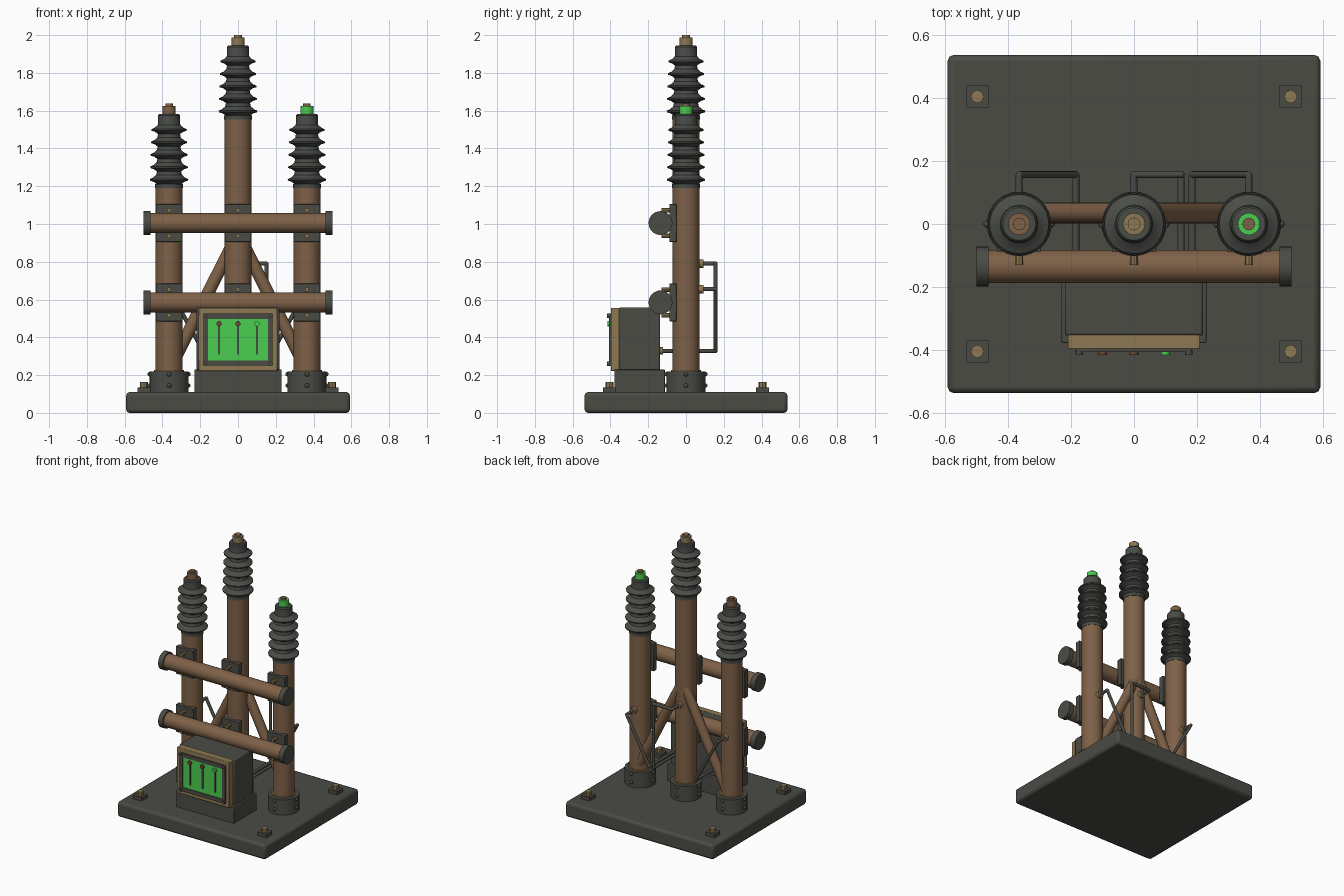
import bpy, bmesh, math
from mathutils import Vector

cube = bpy.data.objects.get("Cube")
if cube:
    bpy.data.objects.remove(cube, do_unlink=True)


def material(name, r, g, b):
    m = bpy.data.materials.new(name)
    m.use_nodes = True
    m.diffuse_color = (r, g, b, 1)
    m.node_tree.nodes["Principled BSDF"].inputs["Base Color"].default_value = (r, g, b, 1)
    return m


IRON = material("dark iron", 0.07, 0.07, 0.06)
CERAMIC = material("grey ceramic", 0.068, 0.073, 0.064)
COPPER = material("brown copper", 0.21, 0.12, 0.064)
BRASS = material("aged brass", 0.27, 0.19, 0.085)
GREEN = material("signal green", 0.07, 0.62, 0.08)
RUST = material("rust red", 0.17, 0.06, 0.035)


def finish(name, bm, mat, bevel=0, segments=2):
    bmesh.ops.recalc_face_normals(bm, faces=bm.faces)
    me = bpy.data.meshes.new(name)
    bm.to_mesh(me)
    bm.free()
    me.materials.append(mat)
    ob = bpy.data.objects.new(name, me)
    bpy.context.collection.objects.link(ob)
    if bevel:
        mod = ob.modifiers.new("Bevel", "BEVEL")
        mod.width, mod.segments = bevel, segments
    bpy.ops.object.select_all(action="DESELECT")
    ob.select_set(True)
    bpy.context.view_layer.objects.active = ob
    bpy.ops.object.shade_smooth_by_angle(angle=math.radians(35))
    return ob


def box(name, x, y, z, mat, bevel=0):
    """Box from (min, max) pairs."""
    bm = bmesh.new()
    bmesh.ops.create_cube(bm, size=1)
    for v in bm.verts:
        v.co = [p[0] + (c + 0.5) * (p[1] - p[0]) for p, c in zip((x, y, z), v.co)]
    return finish(name, bm, mat, bevel)


def rod(name, points, radius, mat, sides=24, balls=False):
    """Cylinder along each leg of a path, with optional ball elbows."""
    bm = bmesh.new()
    pts = [Vector(p) for p in points]
    for a, b in zip(pts, pts[1:]):
        d = b - a
        new = bmesh.ops.create_cone(bm, cap_ends=True, segments=sides,
                                    radius1=radius, radius2=radius, depth=d.length)["verts"]
        rot = d.to_track_quat("Z", "Y")
        for v in new:
            v.co = rot @ v.co + (a + b) / 2
    if balls:
        for p in pts[1:-1]:
            new = bmesh.ops.create_uvsphere(bm, u_segments=sides, v_segments=8, radius=radius)["verts"]
            for v in new:
                v.co += p
    return finish(name, bm, mat)


def lathe(name, profile, x, z, mat, sides=32):
    bm = bmesh.new()
    rings = []
    for r, h in profile:
        rings.append([bm.verts.new((x + r * math.cos(math.tau * i / sides),
                                    r * math.sin(math.tau * i / sides), z + h))
                      for i in range(sides)])
    for a, b in zip(rings, rings[1:]):
        for i in range(sides):
            j = (i + 1) % sides
            bm.faces.new((a[i], a[j], b[j], b[i]))
    bm.faces.new(rings[0])
    bm.faces.new(rings[-1])
    return finish(name, bm, mat)


def ball(name, center, radius, mat):
    bm = bmesh.new()
    bmesh.ops.create_uvsphere(bm, u_segments=12, v_segments=8, radius=radius)
    for v in bm.verts:
        v.co += Vector(center)
    return finish(name, bm, mat)


# Base slab and anchor bolts
box("base_slab", (-0.592, 0.592), (-0.537, 0.537), (0, 0.11), IRON, 0.018)
for sx in (-1, 1):
    for sy in (-1, 1):
        x, y = sx * 0.498, sy * 0.405
        box("anchor_plate", (x - 0.035, x + 0.035), (y - 0.035, y + 0.035), (0.105, 0.135), IRON)
        rod("anchor_bolt", [(x, y, 0.13), (x, y, 0.163)], 0.021, BRASS, 8)

# Posts with collars, insulators and terminals
rib = [(0.066, 0), (0.082, 0.012), (0.101, 0.018), (0.102, 0.026), (0.084, 0.034), (0.068, 0.048)]
insulator = [(0.074, 0), (0.074, 0.022)]
for i in range(5):
    insulator += [(r - 0.002 * i, h + 0.022 + 0.066 * i) for r, h in rib]
insulator += [(0.058, 0.352), (0.058, 0.385), (0.052, 0.393)]

for side, x, top, tip in (("right", -0.365, 1.19, COPPER), ("center", 0, 1.552, BRASS),
                          ("left", 0.365, 1.19, GREEN)):
    rod(side + "_post", [(x, 0, 0.11), (x, 0, top)], 0.071, COPPER, 32)
    rod(side + "_collar", [(x, 0, 0.105), (x, 0, 0.22)], 0.103, IRON, 32)
    rod(side + "_collar_ring", [(x, 0, 0.21), (x, 0, 0.228)], 0.08, BRASS, 32)
    for a in range(4):
        ang = math.tau * a / 4
        for z in (0.145, 0.205):
            ball(side + "_collar_rivet",
                 (x + 0.102 * math.cos(ang), 0.102 * math.sin(ang), z), 0.012, IRON)
    lathe(side + "_insulator", insulator, x, top, CERAMIC)
    rod(side + "_terminal", [(x, 0, top + 0.385), (x, 0, top + 0.436)], 0.035, tip)
    rod(side + "_terminal_core", [(x, 0, top + 0.43), (x, 0, top + 0.448)], 0.02,
        BRASS if side == "center" else COPPER)

# Cross beams with end caps, mounting plates and bolts
for level, z in (("upper", 1.005), ("lower", 0.585)):
    rod(level + "_beam", [(-0.48, -0.135, z), (0.48, -0.135, z)], 0.053, COPPER, 32)
    for s in (-1, 1):
        rod(level + "_beam_cap", [(s * 0.463, -0.135, z), (s * 0.5, -0.135, z)], 0.063, IRON, 32)
    for x in (-0.365, 0, 0.365):
        box(level + "_mount_plate", (x - 0.07, x + 0.07), (-0.088, -0.05), (z - 0.1, z + 0.1), IRON, 0.003)
        for dz in (-0.068, 0.068):
            rod(level + "_mount_bolt", [(x, -0.08, z + dz), (x, -0.13, z + dz)], 0.012, BRASS, 8)

# Diagonal braces
for s in (-1, 1):
    rod("diagonal_brace", [(s * 0.02, 0.035, 0.91), (s * 0.365, 0.035, 0.225)], 0.033, COPPER)

# Conduits from the posts down to the cabinet
for x0, x1, z in ((-0.365, -0.185, 0.655), (0.365, 0.185, 0.655), (0, 0.15, 0.79)):
    path = [(x0, 0.06, z), (x0, 0.157, z)]
    if x0 == 0:
        path.append((x1, 0.157, z))
    path += [(x1, 0.157, 0.328), (x1, -0.15, 0.328)]
    rod("conduit", path, 0.011, IRON, 12, balls=True)
    rod("conduit_fitting", [(x0, 0.06, z), (x0, 0.093, z)], 0.023, BRASS, 16)
    rod("conduit_gland", [(x1, -0.14, 0.328), (x1, -0.122, 0.328)], 0.02, BRASS, 16)

# Control cabinet: plinth, body, brass bezel, dark frame and lit panel
box("cabinet_plinth", (-0.23, 0.23), (-0.378, -0.112), (0.105, 0.23), IRON, 0.004)
box("cabinet_body", (-0.22, 0.22), (-0.355, -0.137), (0.225, 0.558), IRON, 0.008)
box("bezel", (-0.21, 0.21), (-0.398, -0.35), (0.222, 0.555), BRASS, 0.004)
box("panel", (-0.16, 0.16), (-0.402, -0.395), (0.275, 0.498), GREEN)
for s in (-1, 1):
    box("frame_upright", (s * 0.17 - 0.012, s * 0.17 + 0.012), (-0.407, -0.39), (0.25, 0.525), IRON)
    zc = 0.3875 + s * 0.1235
    box("frame_rail", (-0.182, 0.182), (-0.407, -0.39), (zc - 0.014, zc + 0.014), IRON)
    for z in (0.26, 0.515):
        rod("frame_screw", [(s * 0.174, -0.4, z), (s * 0.174, -0.417, z)], 0.012, IRON, 12)

# Switch levers
for x, mat, stem in ((-0.1, RUST, IRON), (0, RUST, IRON), (0.1, GREEN, IRON)):
    box("lever", (x - 0.005, x + 0.005), (-0.407, -0.4), (0.31, 0.465), stem)
    rod("lever_knob", [(x, -0.4, 0.472), (x, -0.416, 0.472)], 0.014, mat, 16)
